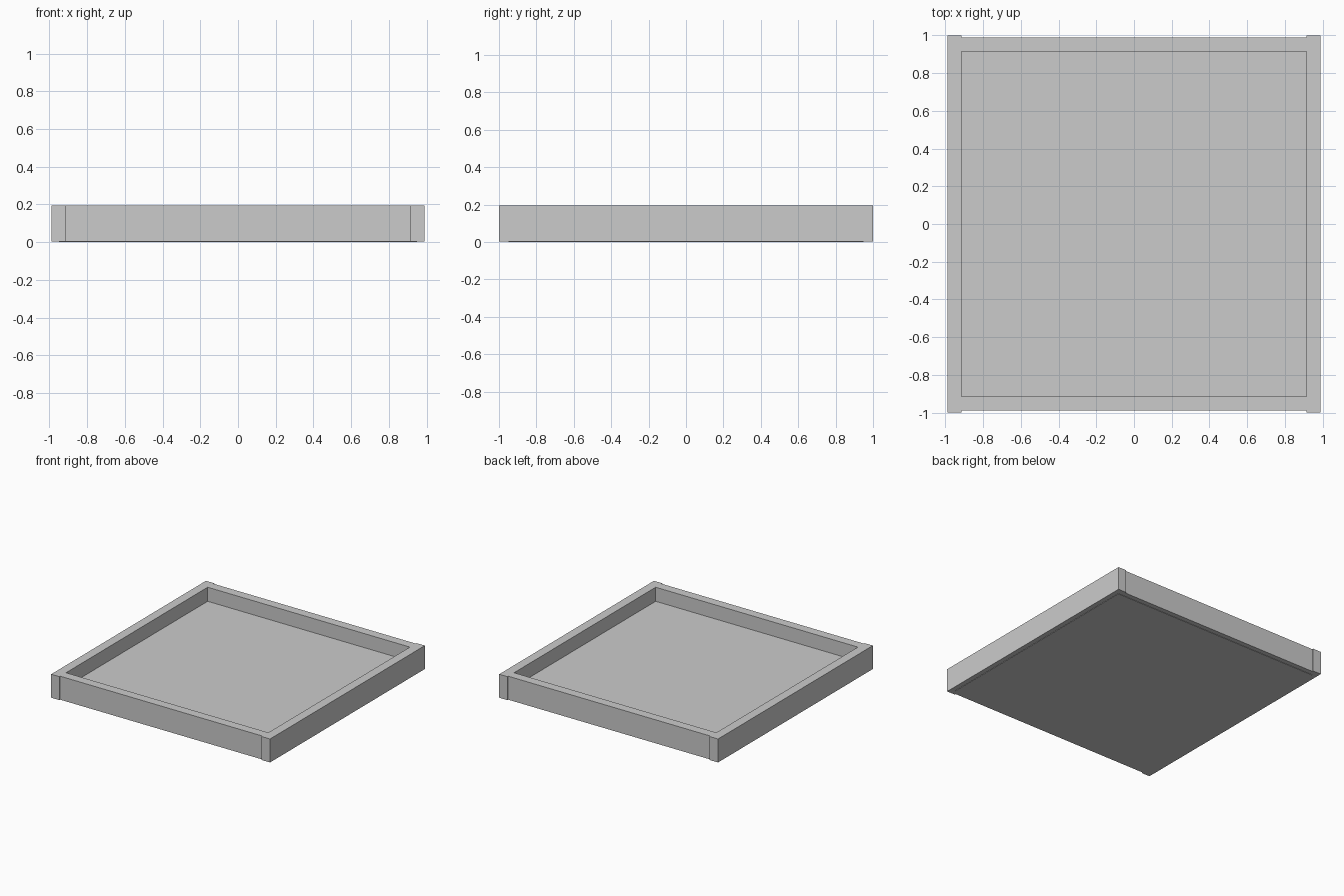
import bpy

if "Cube" in bpy.data.objects:
    bpy.data.objects.remove(bpy.data.objects["Cube"])


def box(name, x0, x1, y0, y1, z0, z1):
    bpy.ops.mesh.primitive_cube_add(
        size=1, location=((x0 + x1) / 2, (y0 + y1) / 2, (z0 + z1) / 2))
    ob = bpy.context.object
    ob.name = name
    ob.scale = (x1 - x0, y1 - y0, z1 - z0)
    bpy.ops.object.transform_apply(location=True, rotation=False, scale=True)
    return ob


def mirror(ob, axis):
    m = ob.modifiers.new("Mirror", 'MIRROR')
    m.use_axis = [i == axis for i in range(3)]
    return ob


BASE, TOP = 0.003, 0.195   # rim sits a hair above the underside of the panel
IN = 0.915                 # half width of the tray opening
OUT = 0.99                 # outer faces of the rails

# Full-length side rails
mirror(box("side_rail", IN, OUT, -1.0, 1.0, BASE, TOP), 0)

# Front and back rails fitted between the side rails, slightly recessed
mirror(box("end_rail", -IN, IN, IN, OUT, BASE, TOP), 1)

# Floor panel let into the rails
box("floor_panel", -0.95, 0.95, -0.95, 0.95, 0.0, 0.08)
